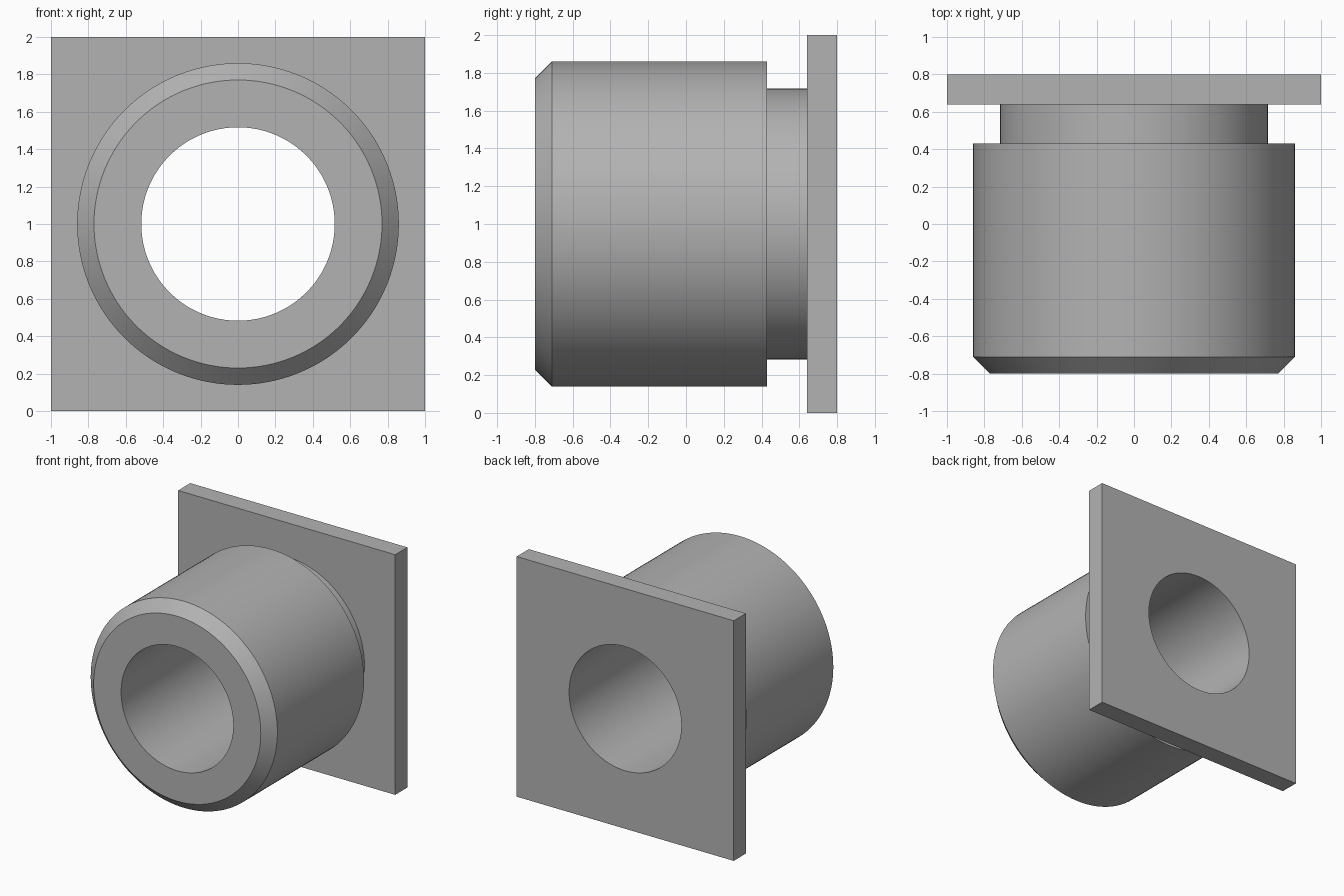
import bpy, bmesh, math

cube = bpy.data.objects.get("Cube")
if cube:
    bpy.data.objects.remove(cube, do_unlink=True)

SEGMENTS = 128
BORE, NECK, BODY, CHAMFER = 0.517, 0.717, 0.86, 0.09
FRONT, SHOULDER, PLATE_FRONT, BACK = -0.8, 0.43, 0.64, 0.8
HALF = 1.0

# Plain grey metal
grey = bpy.data.materials.new("grey metal")
grey.use_nodes = True
colour = (0.45, 0.45, 0.45, 1)
grey.diffuse_color = colour
grey.node_tree.nodes["Principled BSDF"].inputs["Base Color"].default_value = colour


def ring(bm, radius, y, square=False):
    """One loop of vertices around the y axis, round or square."""
    verts = []
    for i in range(SEGMENTS):
        a = 2 * math.pi * i / SEGMENTS
        c, s = math.cos(a), math.sin(a)
        r = radius / max(abs(c), abs(s)) if square else radius
        verts.append(bm.verts.new((r * c, y, HALF + r * s)))
    return verts


def loft(name, sections):
    """Skin a run of rings into a smooth-shaded part with sharp edges."""
    bm = bmesh.new()
    rings = [ring(bm, *section) for section in sections]
    for a, b in zip(rings, rings[1:]):
        for i in range(SEGMENTS):
            j = (i + 1) % SEGMENTS
            bm.faces.new((a[i], a[j], b[j], b[i]))
    mesh = bpy.data.meshes.new(name)
    bm.to_mesh(mesh)
    bm.free()
    mesh.materials.append(grey)
    obj = bpy.data.objects.new(name, mesh)
    bpy.context.collection.objects.link(obj)
    bpy.ops.object.select_all(action="DESELECT")
    obj.select_set(True)
    bpy.context.view_layer.objects.active = obj
    bpy.ops.object.shade_smooth_by_angle(angle=math.radians(30))
    return obj


# Hollow sleeve: bore, front face, chamfer, body, shoulder and neck
loft("sleeve", [
    (BORE, BACK),
    (BORE, FRONT),
    (BODY - CHAMFER, FRONT),
    (BODY, FRONT + CHAMFER),
    (BODY, SHOULDER),
    (NECK, SHOULDER),
    (NECK, PLATE_FRONT),
])

# Square mounting plate, open where the sleeve passes through
loft("mounting_plate", [
    (NECK, PLATE_FRONT),
    (HALF, PLATE_FRONT, True),
    (HALF, BACK, True),
    (BORE, BACK),
])
